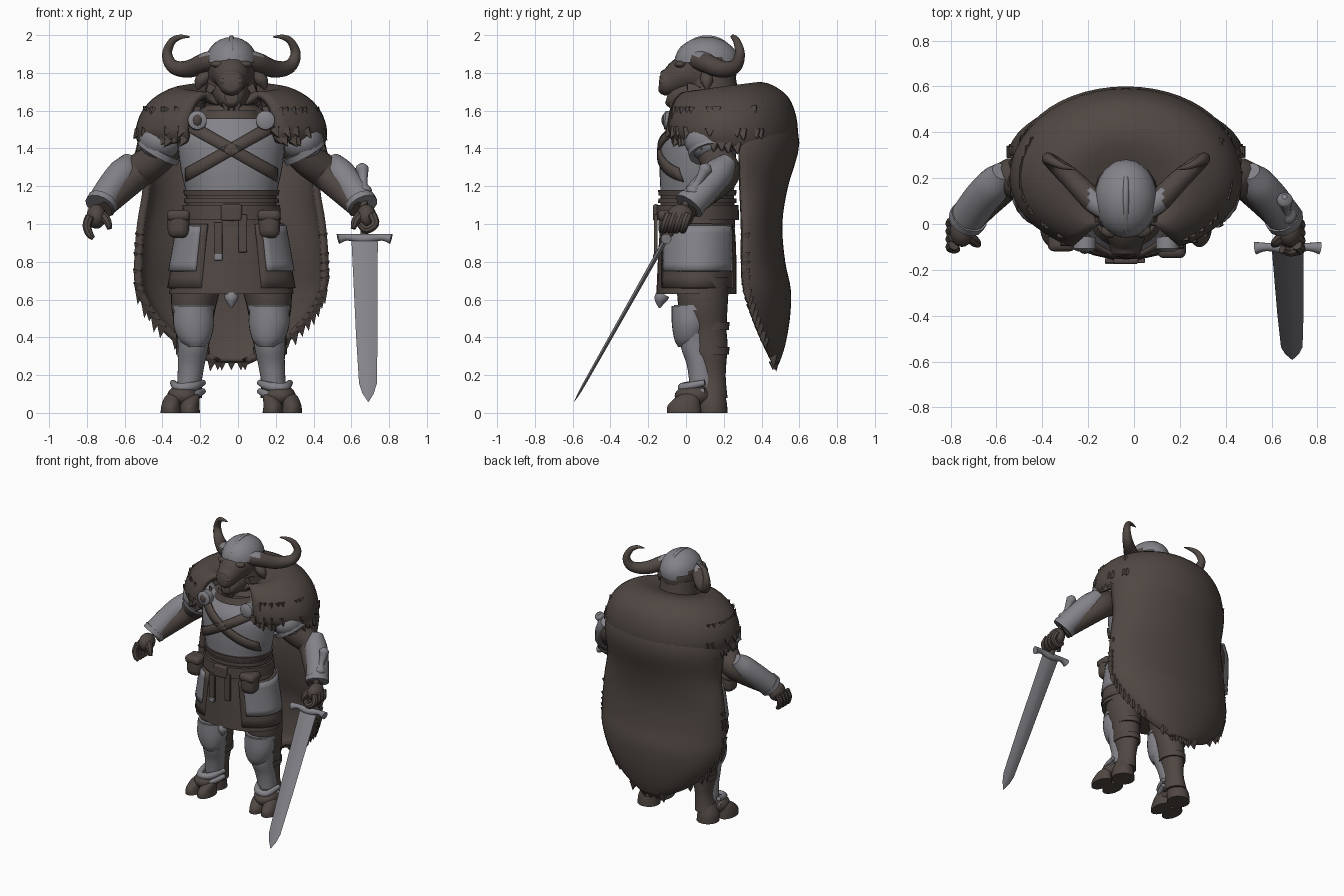
import bpy, bmesh, math, random
from mathutils import Vector, Matrix
from mathutils.bvhtree import BVHTree

random.seed(4)
CENTRE_X = -0.035          # the body stands a little off centre because of the sword
cube = bpy.data.objects.get("Cube")
if cube:
    bpy.data.objects.remove(cube, do_unlink=True)


def material(name, rgb):
    m = bpy.data.materials.new(name)
    m.use_nodes = True
    m.diffuse_color = (*rgb, 1)
    m.node_tree.nodes["Principled BSDF"].inputs["Base Color"].default_value = (*rgb, 1)
    return m


BROWN, STEEL = 0, 1
mats = [material("brown_hide", (.08, .063, .055)), material("steel", (.23, .225, .25))]


def finish(name, verts, faces, mat, rule=None, thick=0, angle=40):
    me = bpy.data.meshes.new(name)
    me.from_pydata([tuple(v) for v in verts], [], faces)
    bm = bmesh.new()
    bm.from_mesh(me)
    bmesh.ops.recalc_face_normals(bm, faces=bm.faces)
    bm.to_mesh(me)
    bm.free()
    for m in mats:
        me.materials.append(m)
    for p in me.polygons:
        p.material_index = rule(p.center) if rule else mat
    ob = bpy.data.objects.new(name, me)
    bpy.context.collection.objects.link(ob)
    ob.location.x = CENTRE_X
    if thick:
        mod = ob.modifiers.new("thickness", "SOLIDIFY")
        mod.thickness, mod.offset = thick, 0
    bpy.ops.object.select_all(action="DESELECT")
    ob.select_set(True)
    bpy.context.view_layer.objects.active = ob
    bpy.ops.object.shade_smooth_by_angle(angle=math.radians(angle))
    return ob


def spline(pts, k):
    """Catmull-Rom through tuples of any length."""
    out = []
    for i in range(len(pts) - 1):
        a, b, c, d = (pts[max(i - 1, 0)], pts[i], pts[i + 1], pts[min(i + 2, len(pts) - 1)])
        for j in range(k):
            t = j / k
            out.append(tuple(q + t / 2 * (r - p + t * (2 * p - 5 * q + 4 * r - s + t * (3 * (q - r) + s - p)))
                             for p, q, r, s in zip(a, b, c, d)))
    return out + [pts[-1]]


def skin(name, rings, mat, closed=True, **kw):
    n = len(rings[0])
    faces = [(r * n + i, r * n + (i + 1) % n, (r + 1) * n + (i + 1) % n, (r + 1) * n + i)
             for r in range(len(rings) - 1) for i in range(n if closed else n - 1)]
    if closed:
        faces += [tuple(range(n)), tuple(range((len(rings) - 1) * n, len(rings) * n))]
    return finish(name, [v for r in rings for v in r], faces, mat, **kw)


def loft(name, secs, mat, k=4, n=28, **kw):
    """Stack of level ellipses (x, y, z, rx, ry)."""
    turn = [math.tau * i / n for i in range(n)]
    return skin(name, [[(x + rx * math.cos(a), y + ry * math.sin(a), z) for a in turn]
                       for x, y, z, rx, ry in spline(secs, k)], mat, **kw)


def tube(name, path, mat, k=4, n=14, **kw):
    """Round limb along points (x, y, z, radius)."""
    pts = spline(path, k)
    pos = [Vector(p[:3]) for p in pts]
    side, rings = None, []
    for i, p in enumerate(pts):
        d = (pos[min(i + 1, len(pos) - 1)] - pos[max(i - 1, 0)]).normalized()
        side = d.orthogonal() if side is None else side - d * side.dot(d)
        side.normalize()
        up = d.cross(side)
        rings.append([pos[i] + p[3] * (math.cos(a) * side + math.sin(a) * up)
                      for a in (math.tau * j / n for j in range(n))])
    return skin(name, rings, mat, **kw)


def blob(name, c, r, mat, rule=None, keep=lambda v: True):
    bm = bmesh.new()
    bmesh.ops.create_uvsphere(bm, u_segments=24, v_segments=14, radius=1,
                              matrix=Matrix.Translation(c) @ Matrix.Diagonal((*r, 1)))
    faces = [tuple(v.index for v in f.verts) for f in bm.faces if keep(f.calc_center_median())]
    verts = [v.co.copy() for v in bm.verts]
    bm.free()
    return finish(name, verts, faces, mat, rule)


def box(name, c, size, mat, bevel=.012):
    x, y, z = (s / 2 for s in size)
    ring = [(-x, -y), (x, -y), (x, y), (-x, y)]
    ob = skin(name, [[(c[0] + a, c[1] + b, c[2] + h) for a, b in ring] for h in (-z, z)], mat)
    mod = ob.modifiers.new("rounding", "BEVEL")
    mod.width, mod.segments = bevel, 3


def mirror(path, s):
    return [(s * p[0], *p[1:]) for p in path]


# Torso with its breastplate
torso = loft("torso", [(0, .06, .98, .24, .2), (0, .06, 1.15, .24, .195), (0, .06, 1.3, .27, .2),
                       (0, .07, 1.45, .28, .2), (0, .1, 1.55, .23, .17), (0, .1, 1.63, .13, .13)],
             BROWN, k=8, n=40, rule=lambda c: STEEL if 1.17 < c.z < 1.57 else BROWN)
loft("breastplate_rim", [(0, .06, 1.15, .25, .205), (0, .06, 1.18, .255, .208)], BROWN, k=1)
loft("gorget", [(0, .05, 1.555, .17, .155), (0, .05, 1.6, .14, .14)], BROWN, k=1)
tree = BVHTree.FromPolygons([v.co for v in torso.data.vertices], [p.vertices for p in torso.data.polygons])


def on_chest(x, z):
    hit = tree.ray_cast(Vector((x, -1, z)), Vector((0, 1, 0)))[0]
    return (x, (hit.y if hit else .06) - .008, z)


for s in (-1, 1):
    skin("chest_strap", [[on_chest(s * (-.24 + .024 * i), 1.53 - .0135 * i + h) for h in (-.036, 0, .036)]
                         for i in range(21)], BROWN, closed=False, thick=.014)

# Belt, pouches and hanging straps
loft("belt", [(0, .06, 1.02, .262, .222), (0, .06, 1.1, .258, .218)], BROWN, k=1)
loft("upper_belt", [(0, .06, 1.11, .252, .208), (0, .06, 1.135, .25, .206)], BROWN, k=1)
box("buckle", (0, -.16, 1.06), (.11, .03, .09), BROWN)
for x, y in ((-.28, -.06), (.2, -.09)):
    box("pouch", (x, y, 1), (.115, .11, .15), BROWN, .04)
    box("pouch_flap", (x, y, 1.045), (.122, .118, .06), BROWN, .025)
for x, z in ((-.07, .91), (.06, .95)):
    box("hanging_strap", (x, -.16, z), (.045, .02, .2), BROWN, .005)
box("strap_tip", (-.07, -.162, .825), (.045, .024, .035), STEEL, .005)

# Skirt, side plates and front tab
loft("skirt", [(0, .06, 1.05, .25, .19), (0, .06, .88, .29, .205), (0, .055, .63, .33, .212)], BROWN)
for s in (-1, 1):
    for name, mat, lo, hi, arc, out in (("side_panel", BROWN, .66, 1, 62, .006), ("tasset", STEEL, .75, .99, 55, .017)):
        rows = []
        for j in range(7):
            z = lo + (hi - lo) * j / 6
            w = .255 + (1.05 - z) * .18
            angles = [math.radians(arc * (i / 8 - 1)) for i in range(17)]
            rows.append([(s * (w + out) * math.cos(a), .06 + (.2 + out) * math.sin(a), z) for a in angles])
        skin(name, rows, mat, closed=False, thick=.018)
tube("front_tab", [(0, -.12, .63, .036), (0, -.135, .6, .034), (0, -.14, .555, .004)], STEEL)

# Legs, greaves and cloven feet
for s in (-1, 1):
    loft("leg", mirror([(.18, .09, .72, .14, .14), (.2, .09, .56, .118, .13), (.2, .11, .44, .095, .105),
                        (.205, .12, .35, .085, .1), (.215, .13, .2, .062, .08), (.23, .13, .08, .075, .09)], s), BROWN)
    loft("knee_plate", mirror([(.2, .03, .565, .103, .106), (.2, .025, .47, .108, .1), (.195, .02, .39, .085, .082),
                               (.19, .02, .35, .05, .062)], s), STEEL)
    loft("greave", mirror([(.2, .05, .42, .088, .085), (.203, .055, .34, .08, .08), (.213, .075, .25, .07, .07),
                           (.225, .09, .14, .063, .07)], s), STEEL)
    loft("knee_rim", mirror([(.2, .05, .545, .112, .118), (.2, .05, .57, .11, .114)], s), STEEL, k=1)
    for z in (.46, .33):
        loft("leg_strap", mirror([(.205, .125, z - .02, .088, .103), (.205, .125, z + .02, .09, .105)], s), BROWN, k=1)
    loft("heel", mirror([(.25, .14, 0, .08, .08), (.25, .135, .06, .075, .08), (.235, .125, .13, .06, .07)], s), BROWN)
    blob("instep", (s * .255, .04, .09), (.085, .1, .06), BROWN)
    for x in (.22, .32):
        loft("hoof_toe", mirror([(x, -.01, 0, .055, .09), (x, -.01, .04, .05, .086),
                                 (x - .01, .01, .085, .042, .06), (x - .02, .03, .115, .015, .02)], s), BROWN)
    for z in (.1, .145):
        tube("ankle_plate", mirror([(.15, .1, z + .015, .016), (.2, 0, z - .005, .024),
                                    (.28, -.01, z - .01, .024), (.31, .1, z + .015, .016)], s), STEEL)

# Arms, shoulder plates and bracers
for s in (-1, 1):
    tube("arm", mirror([(.3, .12, 1.47, .1), (.4, .16, 1.35, .092), (.5, .2, 1.27, .088),
                        (.59, .12, 1.18, .075), (.68, .01, 1.08, .055)], s), BROWN)
    blob("shoulder_plate", (s * .37, .125, 1.44), (.118, .135, .105), STEEL)
    tube("shoulder_rim", mirror([(.375, .13, 1.4, .122), (.392, .135, 1.37, .12)], s), STEEL, k=1)
    tube("bracer", mirror([(.54, .23, 1.34, .045), (.568, .18, 1.28, .077), (.63, .11, 1.2, .08),
                           (.695, .02, 1.1, .078)], s), STEEL)
    tube("bracer_cuff", mirror([(.682, .035, 1.12, .084), (.695, .015, 1.095, .084)], s), STEEL, k=1)
    blob("palm", (s * .715, -.03, 1.04), (.052, .07, .065), BROWN)
    for i in range(4):
        y = -.09 + .034 * i
        curl = [(.75, y, 1.04, .024), (.765, y - .01, .99, .023), (.75, y - .02, .945, .02), (.73, y - .02, .925, .012)]
        if s > 0:
            curl = [(.745, y, 1.05, .024), (.76, y - .02, 1.0, .023), (.715, y - .03, .97, .022), (.68, y - .02, 1, .018)]
        tube("finger", mirror(curl, s), BROWN, n=8)
    tube("thumb", mirror([(.7, -.04, 1.06, .026), (.66, -.075, 1.02, .024), (.645, -.09, .975, .014)], s), BROWN, n=8)

# Sword, laid out along its own axis from the guard
HILT, ALONG = Vector((.705, -.1, .93)), Vector((.02, -.49, -.868)).normalized()
FLAT = ALONG.cross(Vector((1, 0, 0))).normalized()


def sword_at(x, d, n=0):
    return HILT + Vector((x, 0, 0)) + ALONG * d + FLAT * n


skin("blade", [[sword_at(w, d), sword_at(w / 4, d, h), sword_at(-w / 4, d, h), sword_at(-w, d),
                sword_at(-w / 4, d, -h), sword_at(w / 4, d, -h)]
               for d, w, h in ((0, .07, .013), (.6, .057, .01), (.89, .047, .008), (.95, .03, .006), (1, .002, .001))],
     STEEL, angle=15)
tube("guard", [(*sword_at(x, d), r) for x, d, r in ((-.14, .01, .028), (-.09, 0, .018), (0, .01, .026),
                                                    (.09, 0, .018), (.14, .01, .028))], STEEL)
tube("grip", [(*sword_at(0, 0), .02), (*sword_at(0, -.26), .02)], BROWN)
tube("pommel", [(*sword_at(x, d), r) for x, d, r in ((.01, -.24, .02), (.005, -.28, .04), (0, -.32, .022),
                                                     (0, -.38, .026), (-.005, -.42, .035), (-.005, -.445, .012))], STEEL)

# Head
tube("neck", [(0, .16, 1.55, .15), (0, .14, 1.68, .14), (0, .13, 1.8, .13)], BROWN)
blob("skull", (0, .11, 1.82), (.128, .16, .15), BROWN)
tube("muzzle", [(0, .08, 1.81, .12), (0, -.01, 1.79, .1), (0, -.08, 1.755, .076), (0, -.125, 1.745, .064),
                (0, -.143, 1.745, .038)], BROWN)
tube("jaw", [(0, .1, 1.7, .12), (0, 0, 1.685, .09), (0, -.07, 1.67, .063), (0, -.1, 1.675, .035)], BROWN)
for s in (-1, 1):
    blob("nostril", (s * .04, -.115, 1.755), (.026, .028, .022), BROWN)
    blob("brow", (s * .06, -.03, 1.845), (.05, .03, .02), BROWN)
    tube("ear", mirror([(.11, .1, 1.8, .02), (.16, .11, 1.76, .035), (.18, .11, 1.71, .006)], s), BROWN)
    tube("horn", mirror([(.07, .06, 1.87, .055), (.14, .1, 1.855, .052), (.23, .19, 1.82, .046),
                         (.31, .26, 1.835, .036), (.34, .285, 1.9, .027), (.315, .27, 1.965, .02),
                         (.27, .25, 1.99, .013), (.22, .24, 1.99, .003)], s), BROWN, k=6,
         rule=lambda c: STEEL if abs(c.x) < .165 and c.z > 1.885 else BROWN)
blob("helmet", (0, .11, 1.855), (.138, .172, .135), STEEL, keep=lambda c: c.z > 1.87 - .15 * max(c.y - .05, 0),
     rule=lambda c: BROWN if abs(c.x) > .11 and c.z < 1.89 and c.y < .2 else STEEL)
tube("helmet_crest", [(0, -.058, 1.86, .004), (0, -.02, 1.93, .012), (0, .09, 1.985, .013), (0, .2, 1.96, .012),
                      (0, .277, 1.86, .004)], STEEL)

# Fur mantle over the shoulders: (rx, front ry, back ry, front z, back z, centre y)
MANTLE = spline([(.13, .1, .12, 1.64, 1.69, .1), (.27, .2, .22, 1.68, 1.735, .17), (.385, .28, .31, 1.65, 1.68, .2),
                 (.46, .31, .36, 1.58, 1.59, .2), (.49, .32, .375, 1.5, 1.48, .2), (.475, .3, .36, 1.46, 1.38, .2)], 4)


def mantle_at(row, deg):
    rx, front, back, zf, zb, cy = MANTLE[row]
    a = math.radians(deg)
    c = math.cos(a)
    return Vector((rx * math.sin(a), cy + c * (back if c > 0 else front), zf + (zb - zf) * (1 + c) / 2))


skin("fur_mantle", [[mantle_at(r, d) for d in range(-152, 153, 8)] for r in range(len(MANTLE))],
     BROWN, closed=False, thick=.035)

# Cape: (z, half width, side y, back y)
CAPE = spline([(1.62, .38, .24, .525), (1.43, .46, .27, .58), (1.2, .45, .28, .52), (1, .48, .29, .49),
               (.8, .495, .29, .505), (.65, .485, .3, .535), (.5, .4, .35, .53), (.36, .25, .41, .505),
               (.27, .07, .46, .475)], 4)
cape_rows = [[Vector((w * math.sin(a), ys + (yb - ys) * math.cos(a), z))
              for a in (math.radians(89 * (i / 12 - 1)) for i in range(25))] for z, w, ys, yb in CAPE]
skin("cape", cape_rows, BROWN, closed=False, thick=.04)

# Fur tufts on the mantle, cape edge, cheeks and chin
tufts = []
for s in (-1, 1):
    for deg in range(60, 152, 6):
        for row in (-1, -5, -10):
            p = mantle_at(row, s * (deg + random.uniform(-3, 3)))
            out = Vector((p.x, p.y - .2, 0)).normalized()
            if row == -1 or random.random() < .6:
                tufts.append((p, (out * .8 - Vector((0, 0, 1))).normalized(), random.uniform(.035, .06), .035))
for row in cape_rows[13:]:
    for p, s in ((row[0], -1), (row[-1], 1)):
        if random.random() < .7:
            tufts.append((p + Vector((0, .02, 0)), Vector((s * .15, .1, -1)).normalized(), random.uniform(.05, .08), .035))
for p in cape_rows[-1][::6]:
    tufts.append((p, Vector((p.x, 0, -1)).normalized(), .045, .03))
for s in (-1, 1):
    for i in range(6):
        tufts.append((Vector((s * (.1 + .004 * i), .03 + .02 * i, 1.73 - .01 * i)), Vector((s * .5, -.2, -.8)), .1, .035))
for x in (-.03, 0, .03):
    tufts.append((Vector((x, -.07, 1.64)), Vector((-x, -.1, -1)), .07, .03))
verts, faces = [], []
for p, d, length, r in tufts:
    a = d.orthogonal().normalized() * r
    b, k = d.cross(a), len(verts)
    verts += [p + a, p + b, p - a, p - b, p + d * length]
    faces += [(k + i, k + (i + 1) % 4, k + 4) for i in range(4)] + [(k, k + 1, k + 2, k + 3)]
finish("fur_tufts", verts, faces, BROWN)

# Round clasps that hold the mantle
for s in (-1, 1):
    tube("mantle_clasp", [(s * .18, -.06, 1.545, .05), (s * .18, -.11, 1.55, .05), (s * .18, -.12, 1.55, .03)],
         STEEL, k=1, n=20)
blob("clasp_boss", (-.18, -.11, 1.55), (.026, .02, .035), BROWN)
